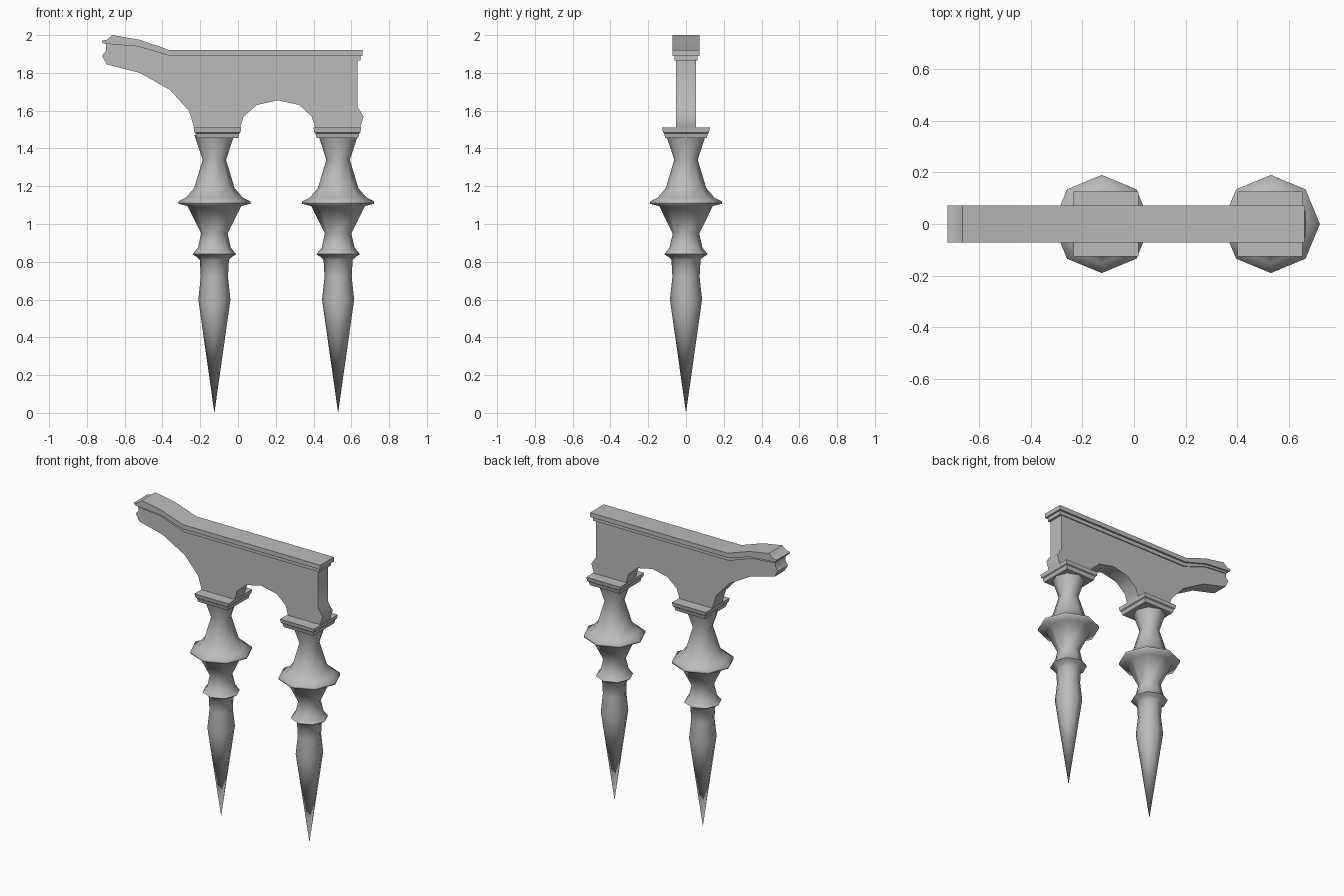
import bpy, bmesh
from math import cos, sin, pi, radians, sqrt

cube = bpy.data.objects.get("Cube")
if cube:
    bpy.data.objects.remove(cube, do_unlink=True)

stone = bpy.data.materials.new("grey_stone")
stone.use_nodes = True
GREY = (0.5, 0.5, 0.5, 1)
stone.diffuse_color = GREY
stone.node_tree.nodes["Principled BSDF"].inputs["Base Color"].default_value = GREY


def finish(bm, name, angle):
    bmesh.ops.recalc_face_normals(bm, faces=bm.faces)
    mesh = bpy.data.meshes.new(name)
    bm.to_mesh(mesh)
    bm.free()
    mesh.materials.append(stone)
    obj = bpy.data.objects.new(name, mesh)
    bpy.context.collection.objects.link(obj)
    bpy.ops.object.select_all(action='DESELECT')
    obj.select_set(True)
    bpy.context.view_layer.objects.active = obj
    bpy.ops.object.shade_smooth_by_angle(angle=radians(angle))
    return obj


def turned(name, profile, sides, x, angle, turn=0.0):
    """Stack of regular polygons (radius, height) joined into a closed solid."""
    bm = bmesh.new()
    rings = [[bm.verts.new((x + r * cos(turn + 2 * pi * i / sides),
                            r * sin(turn + 2 * pi * i / sides), z))
              for i in range(sides)] for r, z in profile]
    for a, b in zip(rings, rings[1:]):
        for i in range(sides):
            j = (i + 1) % sides
            bm.faces.new((a[i], a[j], b[j], b[i]))
    bm.faces.new(rings[0])
    bm.faces.new(rings[-1])
    bmesh.ops.remove_doubles(bm, verts=bm.verts, dist=0.0005)
    return finish(bm, name, angle)


def slab(name, outline, half, angle):
    """Side outline (x, z) given a thickness along y."""
    bm = bmesh.new()
    front = [bm.verts.new((x, -half, z)) for x, z in outline]
    back = [bm.verts.new((x, half, z)) for x, z in outline]
    bm.faces.new(front)
    bm.faces.new(back)
    for i in range(len(outline)):
        j = (i + 1) % len(outline)
        bm.faces.new((front[i], front[j], back[j], back[i]))
    return finish(bm, name, angle)


# Spindle profile, tip to neck
SPINDLE = [(0, 0), (0.085, 0.6), (0.072, 0.72), (0.077, 0.81), (0.092, 0.825),
           (0.115, 0.84), (0.087, 0.875), (0.07, 0.95), (0.142, 1.095),
           (0.19, 1.107), (0.19, 1.12), (0.15, 1.14), (0.107, 1.19),
           (0.062, 1.34), (0.105, 1.47)]
# Square capital: half width, height
CAPITAL = [(0.11, 1.455), (0.116, 1.48), (0.122, 1.485), (0.126, 1.51)]

for side, x, cap_x in (("right", -0.125, -0.109), ("left", 0.53, 0.526)):
    turned(side + "_spindle", SPINDLE, 8, x, 75)
    turned(side + "_capital", [(h * sqrt(2), z) for h, z in CAPITAL],
           4, cap_x, 30, pi / 4)

# Arched web with a projecting arm
slab("arched_web", [
    (0.632, 1.88), (-0.36, 1.88), (-0.53, 1.94), (-0.7, 1.96), (-0.7, 1.915),
    (-0.72, 1.89), (-0.695, 1.845), (-0.52, 1.80), (-0.36, 1.71),
    (-0.26, 1.60), (-0.23, 1.505), (0.01, 1.505), (0.03, 1.57), (0.10, 1.63),
    (0.21, 1.655), (0.325, 1.63), (0.39, 1.57), (0.41, 1.505),
    (0.645, 1.505), (0.665, 1.57), (0.632, 1.62)], 0.053, 60)

# Moulding under the rail
slab("lower_moulding", [
    (0.648, 1.865), (0.648, 1.895), (-0.36, 1.895), (-0.53, 1.95),
    (-0.7, 1.965), (-0.7, 1.94), (-0.53, 1.925), (-0.36, 1.865)], 0.06, 40)

# Top rail
slab("top_rail", [
    (0.66, 1.89), (0.66, 1.92), (-0.36, 1.92), (-0.52, 1.975),
    (-0.665, 2.0), (-0.695, 1.975), (-0.722, 1.97), (-0.715, 1.955),
    (-0.53, 1.94), (-0.36, 1.89)], 0.072, 40)
